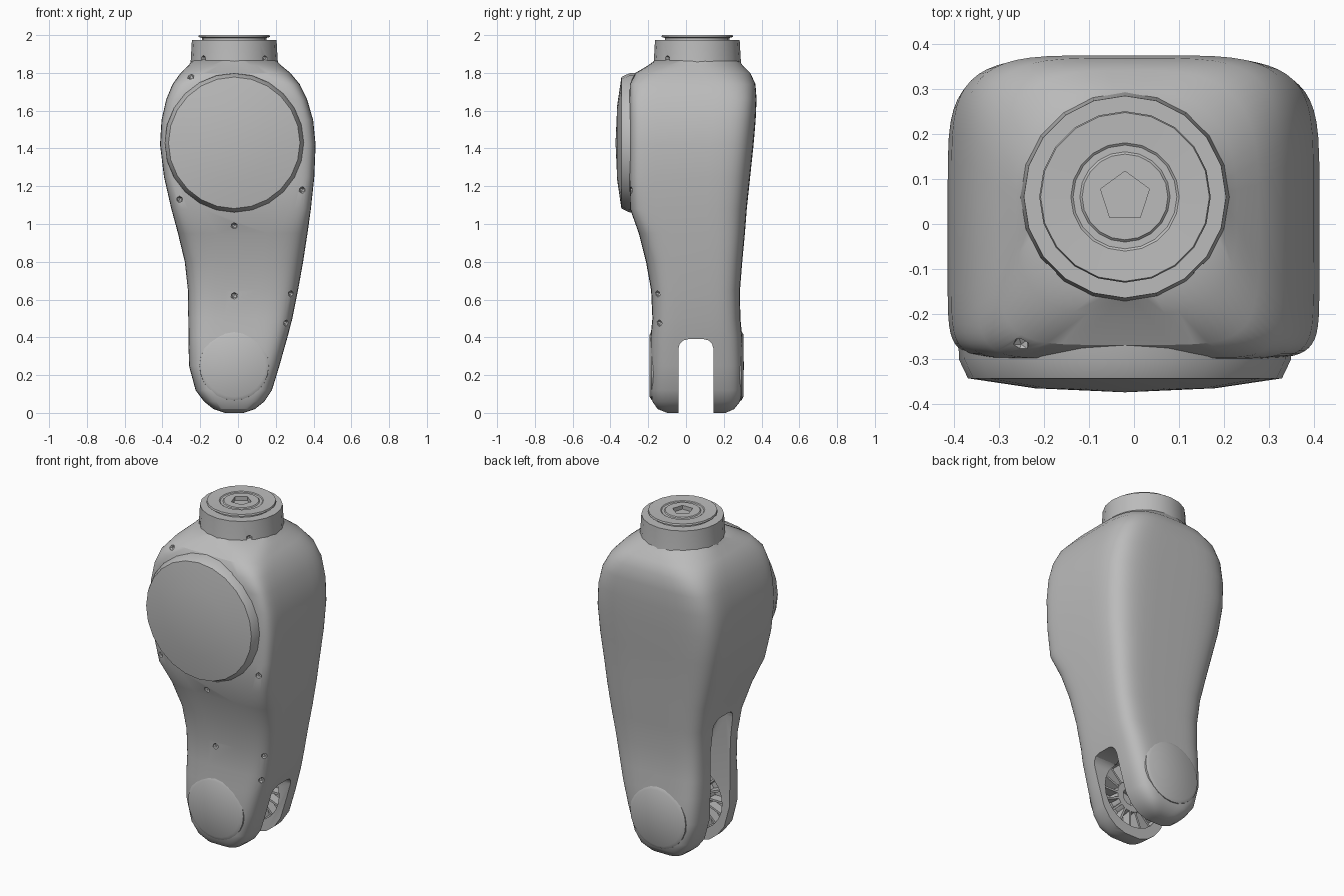
import bpy, bmesh, math
from mathutils import Matrix

if "Cube" in bpy.data.objects:
    bpy.data.objects.remove(bpy.data.objects["Cube"])

grey = bpy.data.materials.new("plain grey")
grey.use_nodes = True
grey.diffuse_color = (0.5, 0.5, 0.5, 1)
grey.node_tree.nodes["Principled BSDF"].inputs["Base Color"].default_value = (0.5, 0.5, 0.5, 1)

CX = -0.02                      # shared axis of neck, cap and pivot
PIVOT_Z = 0.25


def smooth(obj, angle):
    bpy.ops.object.select_all(action='DESELECT')
    obj.select_set(True)
    bpy.context.view_layer.objects.active = obj
    bpy.ops.object.shade_smooth_by_angle(angle=math.radians(angle))


def finish(name, bm, matrix=None):
    """Turn a bmesh into a shaded, coloured object."""
    bmesh.ops.remove_doubles(bm, verts=bm.verts, dist=0.0001)
    bmesh.ops.recalc_face_normals(bm, faces=bm.faces)
    if matrix:
        bm.transform(matrix)
    mesh = bpy.data.meshes.new(name)
    bm.to_mesh(mesh)
    bm.free()
    mesh.materials.append(grey)
    obj = bpy.data.objects.new(name, mesh)
    bpy.context.collection.objects.link(obj)
    smooth(obj, 30)
    return obj


def lathe(name, profile, place, sides=24):
    """Revolve (radius, height) points about the local z axis."""
    bm = bmesh.new()
    verts = [bm.verts.new((r, 0, h)) for r, h in profile]
    edges = [bm.edges.new(pair) for pair in zip(verts, verts[1:])]
    bmesh.ops.spin(bm, geom=verts + edges, angle=math.tau, steps=sides,
                   axis=(0, 0, 1), cent=(0, 0, 0))
    return finish(name, bm, place)


def carve(obj, cutter):
    """Subtract the cutter, then discard it."""
    cutter.hide_render = True
    mod = obj.modifiers.new("carve", 'BOOLEAN')
    mod.operation, mod.solver, mod.object = 'DIFFERENCE', 'EXACT', cutter
    bpy.ops.object.select_all(action='DESELECT')
    obj.select_set(True)
    bpy.context.view_layer.objects.active = obj
    bpy.ops.object.modifier_apply(modifier=mod.name)
    bpy.data.objects.remove(cutter)


def pits(name, points):
    """Cutter made of small faceted balls."""
    bm = bmesh.new()
    for point in points:
        bmesh.ops.create_icosphere(bm, subdivisions=1, radius=0.019,
                                   matrix=Matrix.Translation(point))
    return finish(name, bm)


def facing(y_sign, z):
    """Placement whose local z points to the front (-1) or the back (+1)."""
    return Matrix.Translation((CX, 0, z)) @ Matrix.Rotation(-y_sign * math.pi / 2, 4, 'X')


# Body sections: height, left edge, right edge, front, back
SECTIONS = [
    (0.0, -.07, .03, -.10, .21), (.02, -.13, .09, -.15, .255),
    (.06, -.18, .14, -.178, .287), (.12, -.225, .18, -.188, .298),
    (.25, -.26, .22, -.19, .302), (.4, -.263, .262, -.188, .298),
    (.5, -.264, .288, -.178, .288), (.65, -.266, .318, -.185, .286),
    (.8, -.282, .345, -.212, .298), (.95, -.318, .368, -.25, .312),
    (1.08, -.353, .386, -.296, .322), (1.25, -.392, .404, -.3, .34),
    (1.42, -.413, .411, -.3, .358), (1.55, -.405, .398, -.3, .369),
    (1.66, -.38, .366, -.3, .374), (1.74, -.347, .327, -.298, .368),
    (1.8, -.304, .277, -.268, .341), (1.84, -.262, .228, -.2, .3),
    (1.87, -.24, .2, -.16, .28)]


def squareness(z, front):
    fade = min(1, max(0, (1.87 - z) / 0.17))
    widening = 5 * min(1, max(0, (z - 0.9) / 0.2)) if front else 0
    return 2 + (3 + widening) * fade


def front_y(x, z):
    """Depth of the front surface, for seating the screw pits."""
    low, high = next((a, b) for a, b in zip(SECTIONS, SECTIONS[1:]) if b[0] >= z)
    t = (z - low[0]) / (high[0] - low[0])
    _, xl, xr, yf, yb = [a + (b - a) * t for a, b in zip(low, high)]
    u = min(1, abs(x - (xl + xr) / 2) / ((xr - xl) / 2))
    n = squareness(z, True)
    return (yf + yb) / 2 - (yb - yf) / 2 * (1 - u ** n) ** (1 / n)


# Main housing, lofted through rounded sections
SIDES = 56
bm = bmesh.new()
rings = []
for z, xl, xr, yf, yb in SECTIONS:
    ring = []
    for i in range(SIDES):
        a = math.tau * (i + 0.5) / SIDES
        c, s = math.cos(a), math.sin(a)
        p = 2 / squareness(z, s < 0)
        x = (xl + xr) / 2 + (xr - xl) / 2 * math.copysign(abs(c) ** p, c)
        y = (yf + yb) / 2 + (yb - yf) / 2 * math.copysign(abs(s) ** p, s)
        ring.append(bm.verts.new((x, y, z)))
    rings.append(ring)
for low, high in zip(rings, rings[1:]):
    for i in range(SIDES):
        j = (i + 1) % SIDES
        bm.faces.new((low[i], low[j], high[j], high[i]))
bm.faces.new(rings[0])
bm.faces.new(rings[-1])
body = finish("arm_housing", bm)

# Fork slot: its roof climbs towards the -x side
SLOT_FRONT, SLOT_BACK = -0.04, 0.145
roof = [(-.6, -.2), (.6, -.2), (.6, .39), (.12, .39), (-.06, .52), (-.2, .84), (-.6, .84)]
bm = bmesh.new()
face = bm.faces.new([bm.verts.new((x, SLOT_FRONT, z)) for x, z in roof])
new = bmesh.ops.extrude_face_region(bm, geom=[face])["geom"]
bmesh.ops.translate(bm, vec=(0, SLOT_BACK - SLOT_FRONT, 0),
                    verts=[v for v in new if isinstance(v, bmesh.types.BMVert)])
roof_edges = [e for e in bm.edges
              if abs(e.verts[0].co.y - e.verts[1].co.y) < 0.01
              and min(v.co.z for v in e.verts) > 0]
bmesh.ops.bevel(bm, geom=roof_edges, offset=0.05, segments=3, profile=0.5, affect='EDGES')
carve(body, finish("slot_cutter", bm))

# Round recess inside each prong
for sign, wall in ((-1, -SLOT_FRONT), (1, SLOT_BACK)):
    carve(body, lathe("recess_cutter",
                      [(0, wall - .03), (.19, wall - .03), (.19, wall + .07), (0, wall + .07)],
                      facing(sign, PIVOT_Z)))

# Small screw pits on the front
carve(body, pits("pit_cutter", [(x, front_y(x, z), z) for x, z in (
    (CX, .99), (CX, .62), (.34, 1.18), (-.31, 1.13),
    (.28, .63), (.255, .475), (-.25, 1.78))]))
smooth(body, 32)

# Pivot covers, hubs and radial ribs on both prongs
for side, sign, wall, outer in (("front", -1, -SLOT_FRONT, .19), ("back", 1, SLOT_BACK, .302)):
    place = facing(sign, PIVOT_Z)
    lathe(side + "_pivot_cover", [(0, outer - .04), (.185, outer - .04), (.183, outer - .008),
                                  (.165, outer + .002), (0, outer + .004)], place)
    lathe(side + "_pivot_hub", [(.05, wall + .08), (.05, wall + .015),
                                (.09, wall + .015), (.1, wall + .08)], place, 16)
    bm = bmesh.new()
    for i in range(16):
        turn = Matrix.Rotation(math.tau * i / 16, 4, 'Z')
        move = Matrix.Translation((.14, 0, wall + .045))
        bmesh.ops.create_cube(bm, size=1, matrix=turn @ move @ Matrix.Diagonal((.1, .012, .06, 1)))
    finish(side + "_pivot_ribs", bm, place)

# Stiffening ribs up the sloping slot roof
bm = bmesh.new()
for i in range(6):
    place = Matrix.Translation((-.055 - .024 * i, (SLOT_FRONT + SLOT_BACK) / 2, .54 + .055 * i))
    bmesh.ops.create_cube(bm, size=1, matrix=place @ Matrix.Diagonal((.05, .17, .01, 1)))
finish("slot_ribs", bm)

# Large domed cap on the front
lathe("front_cap", [(0, .2), (.37, .2), (.368, .3), (.348, .342),
                    (.2, .364), (0, .373)], facing(-1, 1.43))

# Neck collar with two notches at its foot
NECK_Y = 0.06
neck_place = Matrix.Translation((CX, NECK_Y, 0))
collar = lathe("neck_collar", [(0, 1.8), (.238, 1.8), (.23, 1.87), (.224, 1.975), (0, 1.975)],
               neck_place, 20)
carve(collar, pits("notch_cutter", [(CX + side * .165, NECK_Y - .16, 1.875) for side in (-1, 1)]))
smooth(collar, 30)

# Coupling plate with a five-sided socket
plate = lathe("coupling_plate", [(0, 1.96), (.17, 1.96), (.17, 1.985), (.19, 1.99), (.187, 2.0),
                                 (.12, 1.997), (.115, 1.993), (.1, 1.993), (.095, 1.998),
                                 (0, 1.998)], neck_place, 20)
socket = [(0, -.02), (.057, -.02), (.057, .05), (0, .05)]
carve(plate, lathe("socket_cutter", socket, Matrix.Translation((CX, NECK_Y, 1.99))
                   @ Matrix.Rotation(math.pi / 2, 4, 'Z'), 5))
smooth(plate, 30)
